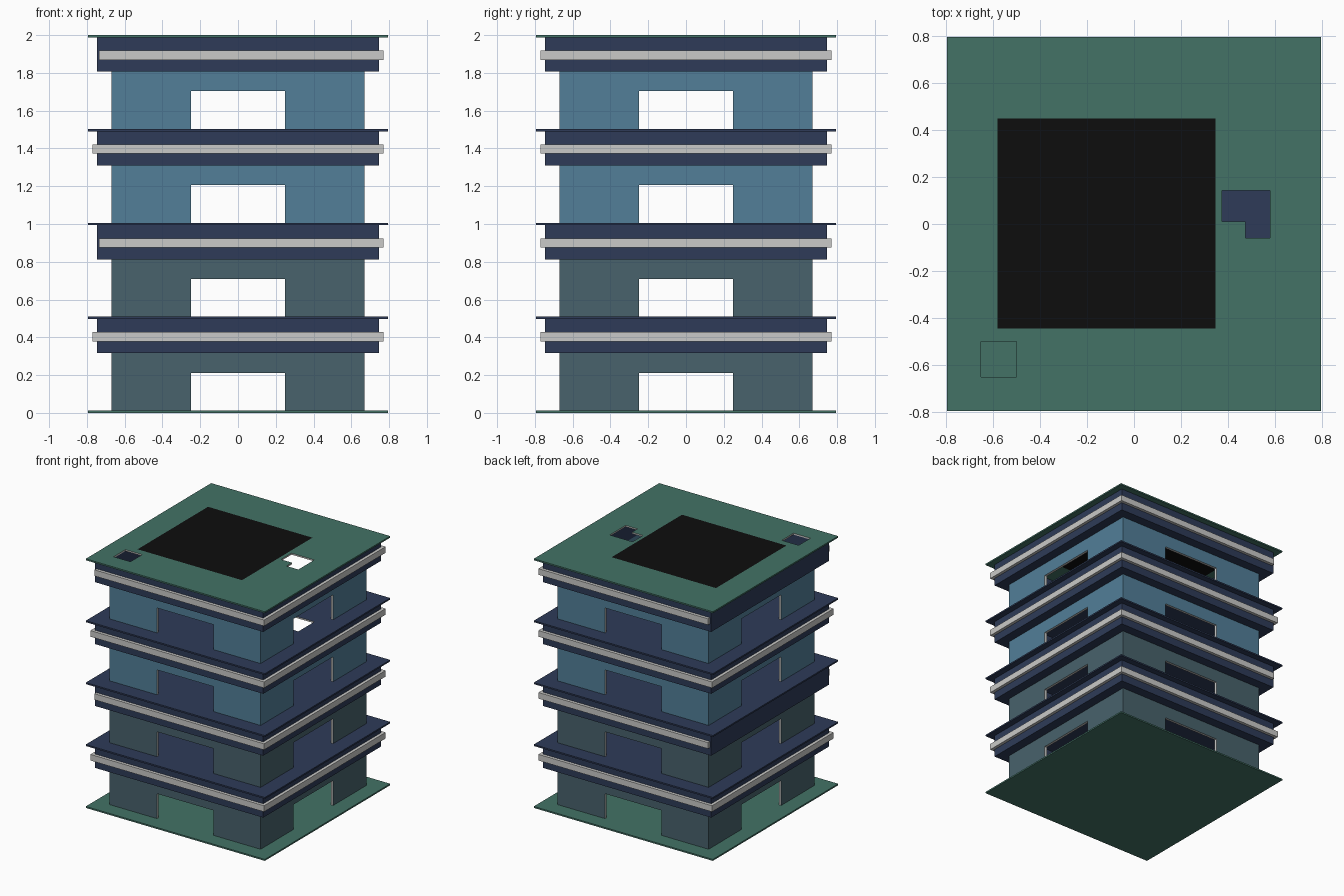
import bpy

if "Cube" in bpy.data.objects:
    bpy.data.objects.remove(bpy.data.objects["Cube"])

def srgb(r, g, b):
    f = lambda c: c / 12.92 if c <= 0.04045 else ((c + 0.055) / 1.055) ** 2.4
    return tuple(f(v / 255) for v in (r, g, b)) + (1.0,)

COLOURS = {
    "green": (67, 114, 102), "navy": (46, 59, 88), "slate": (72, 98, 108),
    "blue": (82, 127, 153), "light_grey": (202, 202, 200), "black": (13, 13, 13),
}
MATS = {}
for n, c in COLOURS.items():
    MATS[n] = bpy.data.materials.new(n)
    MATS[n].diffuse_color = srgb(*c)
NAMES = list(MATS)

def cells(name, xs, ys, zs, rule):
    """Solid from a grid of boxes. rule(x, y, z) at a cell centre gives a colour,
    None for empty space, or 'cut' for an opening whose reveals are light grey."""
    dims = [len(a) - 1 for a in (xs, ys, zs)]
    def get(c):
        if any(i < 0 or i >= d for i, d in zip(c, dims)):
            return None
        return rule(*[(a[i] + a[i + 1]) / 2 for a, i in zip((xs, ys, zs), c)])
    verts, index, faces, mats = [], {}, [], []
    def vert(k):
        if k not in index:
            index[k] = len(verts)
            verts.append((xs[k[0]], ys[k[1]], zs[k[2]]))
        return index[k]
    for i in range(dims[0]):
        for j in range(dims[1]):
            for k in range(dims[2]):
                c = (i, j, k)
                col = get(c)
                if col in (None, "cut"):
                    continue
                for ax in range(3):
                    for side in (0, 1):
                        nb = list(c)
                        nb[ax] += 2 * side - 1
                        other = get(nb)
                        if other not in (None, "cut"):
                            continue
                        u, v = (ax + 1) % 3, (ax + 2) % 3
                        loop = []
                        for du, dv in ((0, 0), (1, 0), (1, 1), (0, 1)):
                            p = list(c)
                            p[ax] += side
                            p[u] += du
                            p[v] += dv
                            loop.append(vert(tuple(p)))
                        faces.append(loop if side else loop[::-1])
                        mats.append(NAMES.index("light_grey" if other == "cut" else col))
    me = bpy.data.meshes.new(name)
    me.from_pydata(verts, [], faces)
    for m in MATS.values():
        me.materials.append(m)
    me.polygons.foreach_set("material_index", mats)
    me.update()
    ob = bpy.data.objects.new(name, me)
    bpy.context.collection.objects.link(ob)

def ring(name, xs, ys, z0, z1, colour):
    # xs, ys: outer, inner, inner, outer
    cells(name, xs, ys, [z0, z1],
          lambda x, y, z: None if xs[1] < x < xs[2] and ys[1] < y < ys[2] else colour)

T, STEP = 0.012, 0.497      # slab thickness, storey height
top = lambda k: T + STEP * k

def slab(k):
    colour = "green" if k in (0, 4) else "navy"
    def rule(x, y, z):
        if k and -0.65 < x < -0.5 and -0.65 < y < -0.5:          # corner shaft
            return "cut"
        if k >= 3 and 0.375 < x < 0.578 and -0.06 < y < 0.143:   # L-shaped hatch
            if x > 0.473 or y > 0.01:
                return "cut"
        if k == 4 and -0.58 < x < 0.347 and -0.445 < y < 0.448:  # dark roof panel
            return "black"
        return colour
    xs = [-0.795, -0.65, -0.58, -0.5, 0.347, 0.375, 0.473, 0.578, 0.795]
    ys = [-0.795, -0.65, -0.5, -0.445, -0.06, 0.01, 0.143, 0.448, 0.795]
    if k == 0:
        xs = ys = [-0.795, 0.795]
    cells("roof_slab" if k == 4 else f"floor_slab_{k}", xs, ys, [top(k) - T, top(k)], rule)

def walls(k):
    colour = "slate" if k < 2 else "blue"
    a = [-0.67, -0.65, -0.25, 0.25, 0.65, 0.67]
    door = top(k) + 0.2
    def rule(x, y, z):
        if max(abs(x), abs(y)) < 0.65:
            return None
        if min(abs(x), abs(y)) < 0.25 and z < door:              # doorway on each side
            return "cut"
        return colour
    cells(f"walls_{k}", a, a, [top(k), door, top(k + 1) - 0.193], rule)

for k in range(5):
    slab(k)
for k in range(4):
    walls(k)
    t = top(k + 1)
    f = [-0.747, -0.65, 0.65, 0.747]
    ring(f"fascia_{k}", f, f, t - 0.193, t - T, "navy")
    # alternate storeys have the left strip sunk inside the fascia
    left = [-0.735, -0.725] if k % 2 else [-0.771, -0.74]
    ring(f"trim_band_{k}", left + [0.74, 0.771], [-0.771, -0.74, 0.74, 0.771],
         t - 0.131, t - 0.082, "light_grey")

for m in bpy.data.materials:
    if m.users and not m.is_grease_pencil:
        m.use_nodes = True
        m.node_tree.nodes["Principled BSDF"].inputs["Base Color"].default_value = m.diffuse_color
